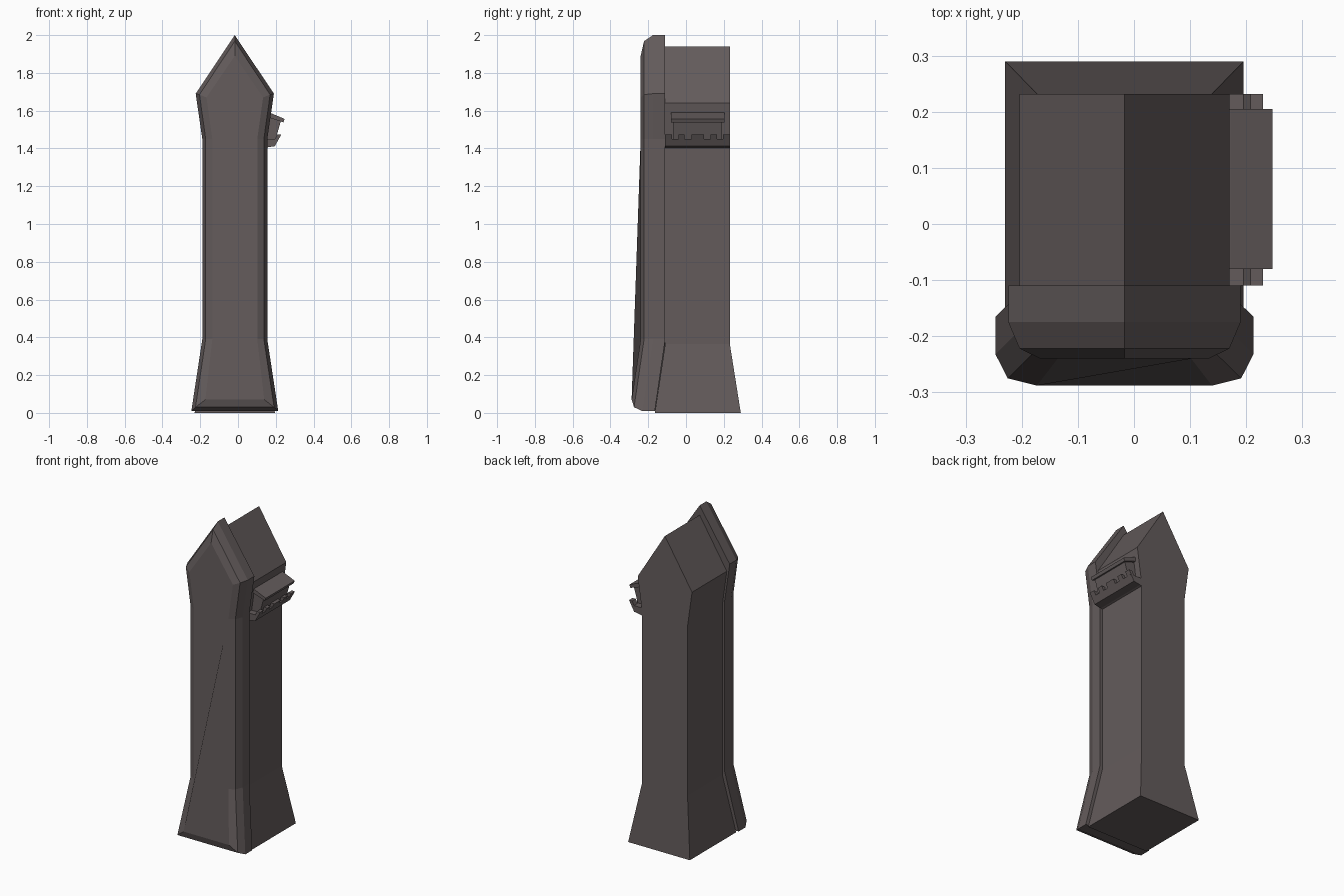
import bpy, bmesh

if "Cube" in bpy.data.objects:
    bpy.data.objects.remove(bpy.data.objects["Cube"])

CX = -0.017          # tower axis
YB, YF = 0.232, -0.11  # back and front of the main shaft


def loft(name, rings):
    """Join equal-sized closed rings into a capped solid."""
    bm = bmesh.new()
    vs = [[bm.verts.new(p) for p in r] for r in rings]
    n = len(rings[0])
    for a, b in zip(vs, vs[1:]):
        for i in range(n):
            j = (i + 1) % n
            bm.faces.new((a[i], a[j], b[j], b[i]))
    bm.faces.new(vs[0])
    bm.faces.new(vs[-1])
    bmesh.ops.recalc_face_normals(bm, faces=bm.faces)
    me = bpy.data.meshes.new(name)
    bm.to_mesh(me)
    bm.free()
    ob = bpy.data.objects.new(name, me)
    bpy.context.collection.objects.link(ob)
    mat = bpy.data.materials.get("stone") or bpy.data.materials.new("stone")
    mat.diffuse_color = (0.125, 0.105, 0.105, 1)
    mat.use_nodes = True
    mat.node_tree.nodes["Principled BSDF"].inputs["Base Color"].default_value = mat.diffuse_color
    me.materials.append(mat)
    return ob


def gable_ring(half, apex):
    """half: list of (half width, y, z) from the base up, closed by one apex point."""
    right = [(CX + w, y, z) for w, y, z in half]
    left = [(CX - w, y, z) for w, y, z in reversed(half)]
    return right + [(CX, *apex)] + left


def extrude_y(name, profile, y0, y1):
    return loft(name, [[(x, y, z) for x, z in profile] for y in (y0, y1)])


# Main tower shaft with flared foot, widened head and gabled top
rings = []
for y, foot in ((YF, -0.165), (YB, 0.29)):
    rings.append(gable_ring([(0.2125, foot, 0), (0.156, y, 0.365), (0.156, y, 1.42),
                             (0.187, y, 1.64)], (y, 1.94)))
loft("tower_body", rings)

# Front slab with two-step chamfered edge: y, base y, base z, half widths, shoulder z, apex z
steps = [
    (-0.11, -0.165, 0.01, (0.23, 0.172, 0.172, 0.207), 1.69, 2.0),
    (-0.175, -0.232, 0.01, (0.23, 0.172, 0.172, 0.207), 1.69, 2.0),
    (-0.222, -0.275, 0.03, (0.208, 0.154, 0.154, 0.187), 1.685, 1.968),
    (-0.24, -0.288, 0.07, (0.156, 0.119, 0.119, 0.150), 1.67, 1.89),
]
rings = []
for y, by, bz, (w0, w1, w2, w3), sz, az in steps:
    rings.append(gable_ring([(w0, by, bz), (w1, y, 0.39), (w2, y, 1.45), (w3, y, sz)], (y, az)))
loft("front_slab", rings)

# Balcony floor on the right side, with its sloping outer face
extrude_y("balcony_base", [(0.12, 1.395), (0.15, 1.405), (0.195, 1.412), (0.216, 1.45), (0.12, 1.45)],
          YF, YB)

# Battlements along the balcony edge, symmetric about its middle
mid = (YF + YB) / 2
spans = [(-0.033, 0.033)]
for a, b in ((0.068, 0.102), (0.136, 0.171)):
    spans += [(a, b), (-b, -a)]
for a, b in spans:
    extrude_y("battlement", [(0.195, 1.449), (0.2155, 1.449), (0.23, 1.475), (0.208, 1.475)],
              mid + a, mid + b)

# Leaning window bay and its sloping roof
extrude_y("window_bay", [(0.12, 1.44), (0.197, 1.44), (0.228, 1.55), (0.12, 1.58)], -0.07, 0.19)
extrude_y("bay_roof", [(0.13, 1.575), (0.24, 1.538), (0.247, 1.556), (0.172, 1.588), (0.13, 1.6)],
          -0.08, 0.205)
